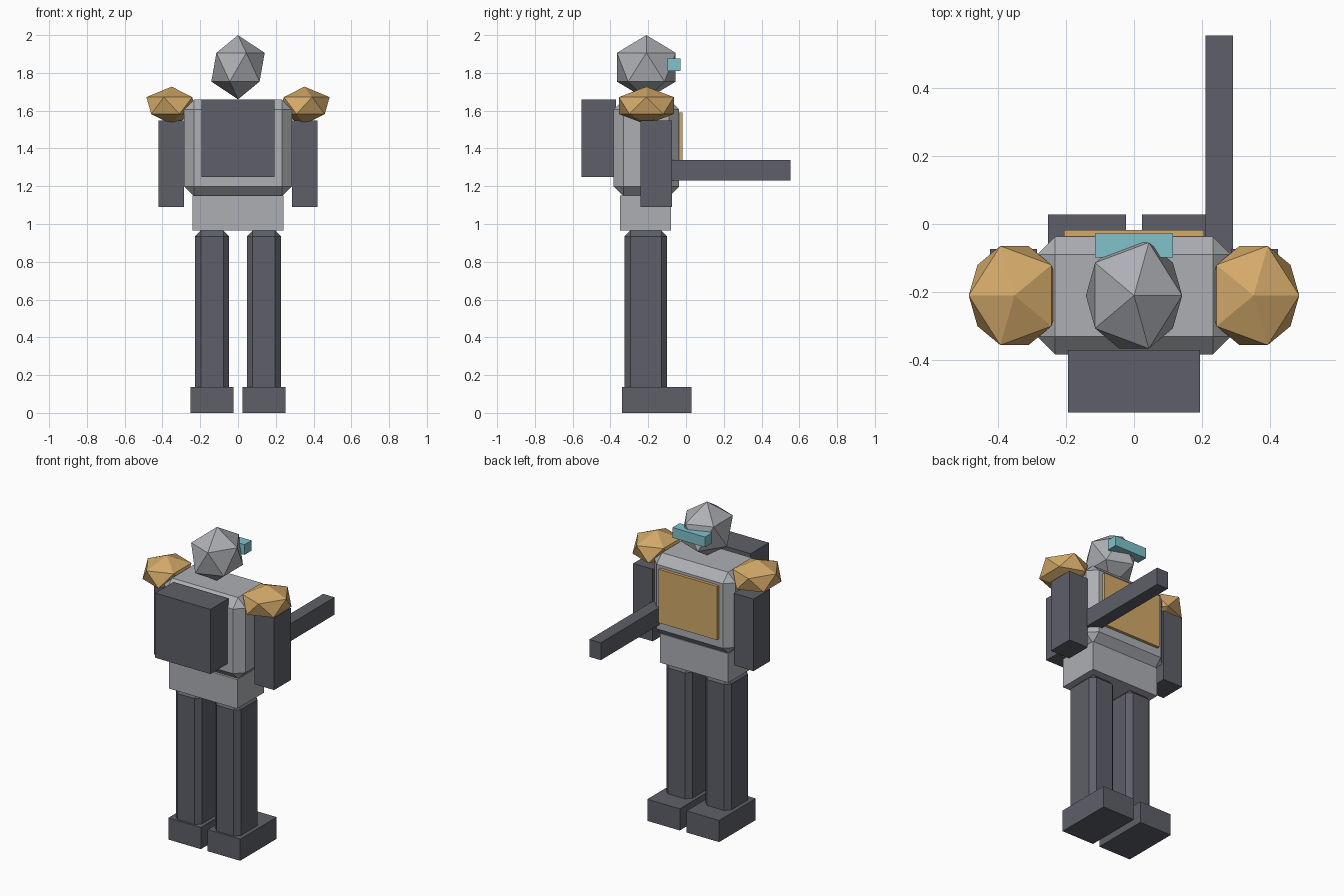
import bpy, bmesh
from mathutils import Matrix, Vector

if "Cube" in bpy.data.objects:
    bpy.data.objects.remove(bpy.data.objects["Cube"])


def material(name, rgb):
    m = bpy.data.materials.new(name)
    lin = [((c / 255 + 0.055) / 1.055) ** 2.4 for c in rgb]
    m.diffuse_color = (*lin, 1)
    m.use_nodes = True
    m.node_tree.nodes["Principled BSDF"].inputs["Base Color"].default_value = m.diffuse_color
    return m


DARK = material("dark grey", (94, 96, 104))
LIGHT = material("light grey", (173, 175, 180))
TAN = material("tan", (212, 170, 106))
CYAN = material("cyan", (128, 194, 202))


def finish(bm, name, mat):
    bmesh.ops.recalc_face_normals(bm, faces=bm.faces)
    me = bpy.data.meshes.new(name)
    bm.to_mesh(me)
    bm.free()
    me.materials.append(mat)
    ob = bpy.data.objects.new(name, me)
    bpy.context.collection.objects.link(ob)
    return ob


def box(name, mat, x, y, z, bevel=0):
    """Box from (min, max) ranges, optionally chamfered."""
    lo, hi = Vector((x[0], y[0], z[0])), Vector((x[1], y[1], z[1]))
    bm = bmesh.new()
    bmesh.ops.create_cube(bm, size=1, matrix=Matrix.Translation((lo + hi) / 2)
                          @ Matrix.Diagonal((*(hi - lo), 1)))
    if bevel:
        bmesh.ops.bevel(bm, geom=bm.edges[:], offset=bevel, segments=1,
                        affect='EDGES')
    return finish(bm, name, mat)


def gem(name, mat, centre, scale):
    """Twenty-sided ball; a negative x scale mirrors it."""
    bm = bmesh.new()
    bmesh.ops.create_icosphere(bm, subdivisions=1, radius=1,
                               matrix=Matrix.Translation(centre)
                               @ Matrix.Diagonal((*scale, 1)))
    return finish(bm, name, mat)


# Head and visor
gem("head", LIGHT, (0, -0.21, 1.83), (0.158, 0.183, 0.17))
box("visor", CYAN, (-0.114, 0.114), (-0.098, -0.028), (1.81, 1.875))

# Body
box("torso", LIGHT, (-0.285, 0.285), (-0.383, -0.037), (1.145, 1.66), 0.053)
box("pelvis", LIGHT, (-0.24, 0.24), (-0.35, -0.08), (0.965, 1.15))
box("chest_plate", TAN, (-0.205, 0.205), (-0.045, -0.018), (1.25, 1.59))
box("backpack", DARK, (-0.194, 0.194), (-0.553, -0.37), (1.25, 1.66))

# Long forward barrel on one side
box("barrel", DARK, (0.21, 0.29), (-0.15, 0.553), (1.23, 1.34))

# Mirrored limbs
for side, s in (("left", -1), ("right", 1)):
    def span(a, b):
        return tuple(sorted((a * s, b * s)))
    gem(side + "_shoulder", TAN, (0.351 * s, -0.21, 1.627), (0.15 * s, 0.171, 0.1))
    box(side + "_arm", DARK, span(0.285, 0.422), (-0.24, -0.074), (1.09, 1.547))
    box(side + "_leg", DARK, span(0.047, 0.227), (-0.325, -0.1), (0.1, 0.965), 0.03)
    box(side + "_foot", DARK, span(0.024, 0.252), (-0.338, 0.028), (0, 0.137))
